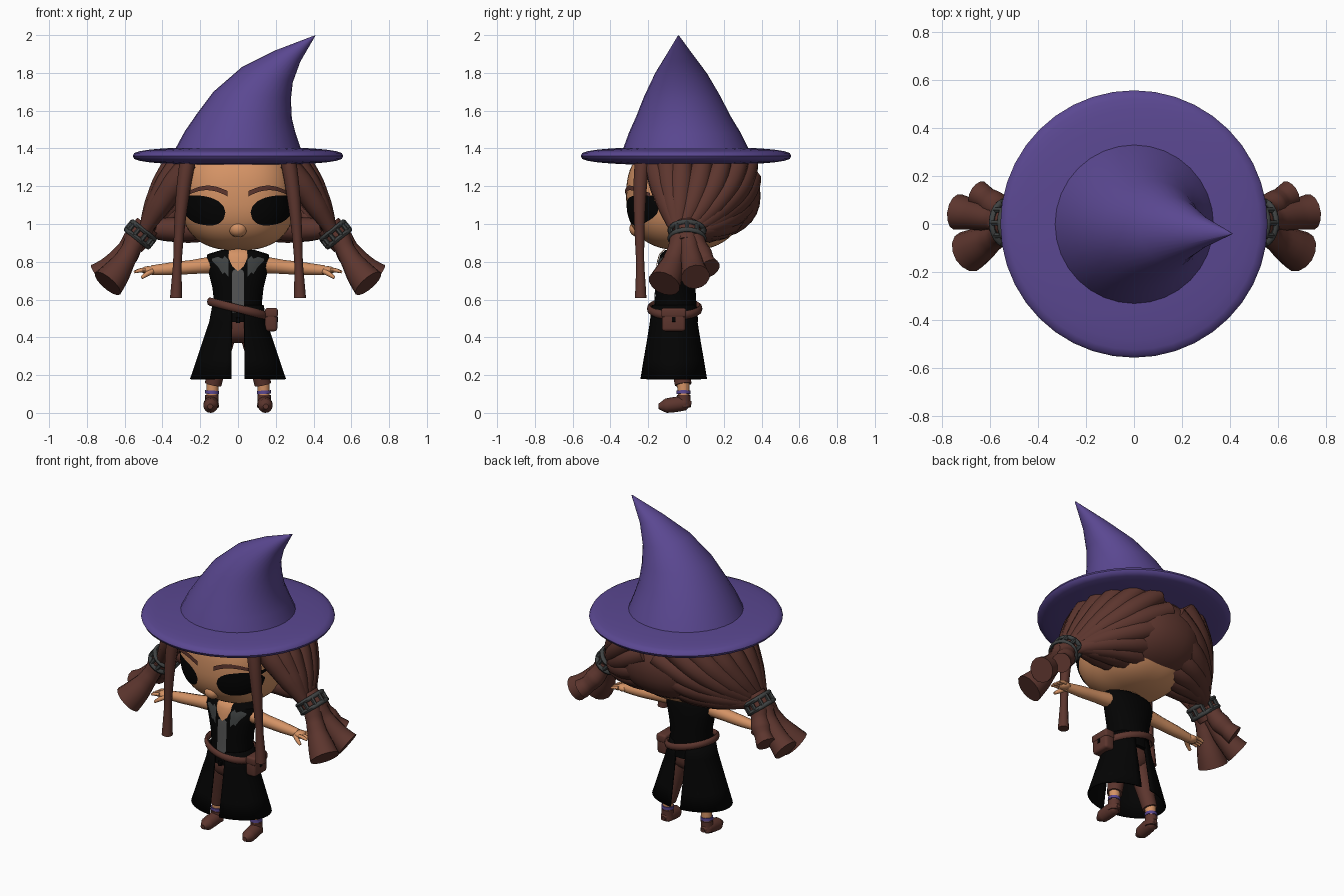
import bpy, bmesh, math
from mathutils import Vector, Matrix
from mathutils.bvhtree import BVHTree

if "Cube" in bpy.data.objects:
    bpy.data.objects.remove(bpy.data.objects["Cube"])
PARTS = []


def material(name, r, g, b):
    m = bpy.data.materials.new(name)
    m.use_nodes = True
    m.diffuse_color = (r, g, b, 1)
    bsdf = m.node_tree.nodes["Principled BSDF"]
    bsdf.inputs["Base Color"].default_value = (r, g, b, 1)
    bsdf.inputs["Roughness"].default_value = 0.8
    return m


PURPLE = material("purple_cloth", .103, .064, .285)
SKIN = material("skin", .66, .29, .13)
BROWN = material("brown_hair_and_leather", .108, .036, .027)
BLACK = material("black_cloth", .001, .001, .001)
METAL = material("dark_metal", .05, .055, .055)
GREY = material("grey_cloth", .085, .085, .085)


def finish(name, bm, mat):
    bmesh.ops.recalc_face_normals(bm, faces=bm.faces)
    mesh = bpy.data.meshes.new(name)
    bm.to_mesh(mesh)
    mesh.materials.append(mat)
    ob = bpy.data.objects.new(name, mesh)
    bpy.context.collection.objects.link(ob)
    PARTS.append(ob)
    return ob


def loft(name, rings, mat, closed=True, caps=True):
    """Skin a list of equally sized point rows."""
    bm = bmesh.new()
    rows = [[bm.verts.new(p) for p in ring] for ring in rings]
    n = len(rows[0])
    for a, b in zip(rows, rows[1:]):
        for i in range(n if closed else n - 1):
            j = (i + 1) % n
            bm.faces.new((a[i], a[j], b[j], b[i]))
    if closed and caps:
        bm.faces.new(rows[0])
        bm.faces.new(rows[-1])
    return finish(name, bm, mat)


def ellipse(c, u, v, n=32):
    c, u, v = Vector(c), Vector(u), Vector(v)
    return [c + u * math.cos(t) + v * math.sin(t) for t in (math.tau * i / n for i in range(n))]


def bezier(pts, t):
    pts = [Vector(p) for p in pts]
    while len(pts) > 1:
        pts = [a.lerp(b, t) for a, b in zip(pts, pts[1:])]
    return pts[0]


def tube(name, pts, radii, mat, steps=12, n=10):
    """Tapered tube along a smooth path."""
    rings = []
    for k in range(steps + 1):
        t = k / steps
        d = (bezier(pts, min(1, t + .01)) - bezier(pts, max(0, t - .01))).normalized()
        ref = Vector((0, 1, 0)) if abs(d.y) < .9 else Vector((1, 0, 0))
        u = d.cross(ref).normalized()
        s = t * (len(radii) - 1)
        i = min(int(s), len(radii) - 2)
        r = radii[i] + (radii[i + 1] - radii[i]) * (s - i)
        rings.append(ellipse(bezier(pts, t), u * r, d.cross(u) * r, n))
    return loft(name, rings, mat)


def ball(name, c, size, mat, power=2.0, seg=32):
    """Rounded, optionally boxy, ellipsoid."""
    bm = bmesh.new()
    bmesh.ops.create_uvsphere(bm, u_segments=seg, v_segments=seg // 2, radius=1)
    for v in bm.verts:
        v.co = Vector([c[i] + size[i] * math.copysign(abs(v.co[i]) ** (2 / power), v.co[i]) for i in range(3)])
    return finish(name, bm, mat)


def box(name, c, size, mat, bevel=.01):
    bm = bmesh.new()
    bmesh.ops.create_cube(bm, size=1)
    bmesh.ops.scale(bm, vec=size, verts=bm.verts)
    bmesh.ops.bevel(bm, geom=bm.edges[:], offset=bevel, segments=3, profile=.5, affect='EDGES')
    bm.transform(Matrix.Translation(c))
    return finish(name, bm, mat)


def plate(name, columns, target, mat, side=1, rows=8, lift=.004):
    """Thin painted sheet on the front of target; columns are (x, low z, high z)."""
    bm = bmesh.new()
    bm.from_mesh(target.data)
    tree = BVHTree.FromBMesh(bm)
    bm.free()
    grid = []
    for x, lo, hi in columns:
        col = []
        for k in range(rows + 1):
            z = lo + (hi - lo) * k / rows
            hit = tree.ray_cast(Vector((x * side, -2, z)), Vector((0, 1, 0)))
            p, nrm = (hit[0], hit[1]) if hit[0] else (Vector((x * side, -.08, z)), Vector((0, -1, 0)))
            col.append(p + nrm * lift)
        grid.append(col)
    return loft(name, grid, mat, closed=False)


# Hat: rounded brim and a bent cone
brim = []
for k in range(19):
    a = math.pi * (k / 18 - .5)
    r = .556 * math.cos(a) + .001
    z = 1.36 + math.copysign(.05 * abs(math.sin(a)) ** .65, math.sin(a))
    brim.append(ellipse((0, 0, z), (r, 0, 0), (0, r, 0), 40))
loft("hat_brim", brim, PURPLE)
cone = [(-.336, 1.39, .336, 1.39, .336), (-.282, 1.49, .305, 1.48, .295), (-.22, 1.58, .285, 1.56, .25),
        (-.13, 1.70, .28, 1.66, .20), (.02, 1.83, .29, 1.75, .14), (.20, 1.92, .33, 1.86, .072),
        (.405, 1.998, .41, 1.997, .003)]
loft("hat_cone", [ellipse(((a + c) / 2, -.04 * k / 6, (b + d) / 2), ((c - a) / 2, 0, (d - b) / 2), (0, r, 0))
                  for k, (a, b, c, d, r) in enumerate(cone)], PURPLE)

# Head
head = ball("head", (0, -.005, 1.15), (.305, .312, .29), SKIN, 2.5, 64)
ball("nose", (0, -.25, .975), (.05, .05, .045), SKIN)
tube("neck", [(0, -.05, .80), (0, -.04, .92)], [.055, .05], SKIN, 4, 16)
ball("hair_base", (0, .095, 1.15), (.325, .30, .235), BROWN, 2.2)

# Torso
torso_rings = [(.48, .133, .12), (.58, .126, .11), (.66, .135, .105), (.74, .155, .10),
               (.80, .17, .092), (.84, .162, .08), (.862, .09, .055)]
torso = loft("vest", [ellipse((0, -.055, z), (a, 0, 0), (0, b, 0)) for z, a, b in torso_rings], BLACK)
plate("shirt_front", [(-.03, .53, .75), (0, .53, .77), (.03, .53, .75)], torso, GREY, rows=12)
plate("neck_opening", [(-.05, .82, .855), (-.03, .775, .86), (0, .75, .862), (.03, .775, .86), (.05, .82, .855)],
      torso, SKIN, lift=.007)

# Hips, belt and buckle
ball("hips", (0, -.06, .47), (.12, .10, .10), BROWN, 2.5)
belt = []
for k in range(40):
    a = math.tau * k / 40
    c = Vector((.15 * math.cos(a), -.06 + .133 * math.sin(a), .552 - .037 * math.cos(a)))
    out = Vector((math.cos(a), math.sin(a), 0))
    belt.append(ellipse(c, out * .014, (0, 0, .022), 8))
loft("belt", belt + belt[:1], BROWN, caps=False)
box("buckle", (0, -.178, .49), (.022, .02, .03), BLACK, bevel=.004)
box("belt_pouch", (.175, -.065, .492), (.066, .125, .12), BROWN, bevel=.016)
box("pouch_flap", (.177, -.065, .53), (.068, .132, .05), BROWN, bevel=.012)
box("pouch_clasp", (.208, -.065, .495), (.008, .02, .026), BLACK, bevel=.002)

starts = [(.25, -.17, 1.33), (.30, -.10, 1.34), (.33, -.02, 1.34), (.32, .09, 1.34), (.28, .19, 1.34),
          (.20, .28, 1.34), (.10, .33, 1.32), (.03, .345, 1.24), (.02, .32, 1.14), (.02, .25, 1.05),
          (.02, .18, .99), (.12, .12, .965), (.22, .04, .97)]

for s, tag in ((1, "left"), (-1, "right")):
    def P(x, y, z):
        return Vector((x * s, y, z))

    # Eye with a lid line and outer lash, and eyebrow
    eye = []
    for k in range(25):
        u = -1 + 2 * k / 24
        h = (1 - abs(u) ** 2.4) ** .5
        eye.append((.176 + .11 * u, 1.078 - .082 * h + .015 * u, 1.082 + .065 * h + .02 * u))
    plate(tag + "_eye", eye, head, BLACK, s)
    plate(tag + "_lash", [(.235, 1.11, 1.15), (.265, 1.115, 1.15), (.295, 1.145, 1.155)], head, BLACK, s, 2, .008)
    brow = []
    for k in range(13):
        u = k / 12
        z = 1.138 + .047 * math.sin(math.pi * (.1 + .8 * u))
        brow.append((.055 + .215 * u, z - .006, z + .022 - .01 * u))
    plate(tag + "_eyebrow", brow, head, BROWN, s, 2, .009)

    # Hair strands swept into the ponytail, the rear ones bulging backwards
    last = len(starts) - 1
    for i, st in enumerate(starts):
        st = P(*st)
        spread = 2.6 * i / last - 1.3
        end = P(.49, .055 * math.sin(spread), .975 - .03 * math.cos(spread * 1.2))
        bulge = max(0, min(1, (i - 2) / 4, (last + .5 - i) / 3))
        mid = (st + end) / 2 + P(.015 + .035 * bulge, .13 * bulge, 0)
        tube(f"{tag}_hair_strand_{i + 1}", [st, mid, end], [.055, .066, .058, .036], BROWN, 14)

    # Hair tie: two hoops joined by links
    axis = P(.62, 0, -.78)
    across = P(.78, 0, .62)
    centre = P(.517, .005, .945)

    def around(q, n):
        a = math.tau * q / n
        return across * math.cos(a) * .88 + Vector((0, 1.05 * math.sin(a), 0))

    for k, off in enumerate((-.027, .027)):
        hoop = [ellipse(centre + axis * off + around(q, 24) * .085, around(q, 24) * .014, axis * .013, 8)
                for q in range(24)]
        loft(f"{tag}_hair_tie_hoop_{k + 1}", hoop + hoop[:1], METAL, caps=False)
    for q in range(10):
        p = centre + around(q, 10) * .086
        tube(f"{tag}_hair_tie_link_{q + 1}", [p - axis * .026, p + axis * .026], [.012, .012], METAL, 1, 6)
    tube(tag + "_ponytail_core", [centre - axis * .06, centre + axis * .07], [.066, .072, .064], BROWN, 4, 16)

    # Loose flared ponytail ends and the thin front lock
    tails = [((.54, -.03, .93), (.59, -.06, .80), (.69, -.115, .685), .088),
             ((.55, .01, .93), (.62, .03, .80), (.735, .05, .72), .076),
             ((.54, .04, .93), (.57, .08, .83), (.65, .125, .765), .058)]
    for k, (a, b, c, r) in enumerate(tails):
        tube(f"{tag}_ponytail_end_{k + 1}", [P(*a), P(*b), P(*c)], [.055, .05, .058, r * .85, r], BROWN, 16, 14)
    tube(tag + "_front_lock", [P(.265, -.23, 1.34), P(.31, -.26, 1.1), P(.32, -.24, .85), P(.328, -.24, .608)],
         [.042, .036, .028, .022, .032], BROWN, 14)

    # Arm and hand
    tube(tag + "_arm", [P(.13, -.055, .785), P(.30, -.05, .765), P(.46, -.055, .755)], [.045, .037, .034, .026], SKIN)
    ball(tag + "_palm", P(.475, -.055, .755), (.038, .036, .022), SKIN, seg=16)
    for k in range(4):
        y = -.086 + .021 * k
        tube(f"{tag}_finger_{k + 1}", [P(.49, y, .756), P(.52, y, .758), P(.55 - .006 * abs(k - 1), y, .745)],
             [.012, .011, .007], SKIN, 5, 8)
    tube(tag + "_thumb", [P(.455, -.075, .75), P(.485, -.10, .735), P(.51, -.105, .715)], [.015, .013, .008], SKIN, 5, 8)

    # Lapel, coat skirt panel
    plate(tag + "_lapel", [(.05, .72, .81), (.07, .745, .83), (.08, .735, .815), (.105, .775, .825), (.135, .805, .815)],
          torso, METAL, s)
    rows = []
    for z, rx, ry in ((.57, .136, .12), (.48, .153, .13), (.38, .187, .145), (.28, .22, .162), (.18, .254, .178)):
        lim = math.acos(.035 / rx)
        rows.append([P(rx * math.cos(a), -.065 + ry * math.sin(a), z)
                     for a in (-lim + 2 * lim * k / 20 for k in range(21))])
    skirt = loft(tag + "_coat_skirt", rows, BLACK, closed=False)
    skirt.modifiers.new("thickness", 'SOLIDIFY').thickness = .01

    # Trouser leg, ankle, anklet and shoe
    tube(tag + "_trouser_leg", [P(.062, -.05, .47), P(.10, -.035, .30), P(.132, -.015, .15)], [.068, .06, .05, .044],
         BROWN, 8, 16)
    tube(tag + "_ankle", [P(.133, -.015, .17), P(.138, -.012, .08)], [.034, .03], SKIN, 3, 16)
    tube(tag + "_anklet", [P(.137, -.013, .118), P(.138, -.013, .10)], [.037, .037], PURPLE, 1, 16)
    tube(tag + "_shoe_upper", [P(.138, -.012, .095), P(.139, -.012, .03)], [.036, .035, .038], BROWN, 4, 16)
    tube(tag + "_shoe", [P(.138, .028, .048), P(.14, -.02, .055), P(.145, -.08, .038), P(.147, -.145, .034)],
         [.012, .036, .04, .04, .038, .014], BROWN, 15, 16)

# Smooth shading with crisp edges kept
for ob in bpy.context.selected_objects:
    ob.select_set(False)
for ob in PARTS:
    ob.select_set(True)
bpy.context.view_layer.objects.active = PARTS[0]
bpy.ops.object.shade_smooth_by_angle(angle=math.radians(45))
